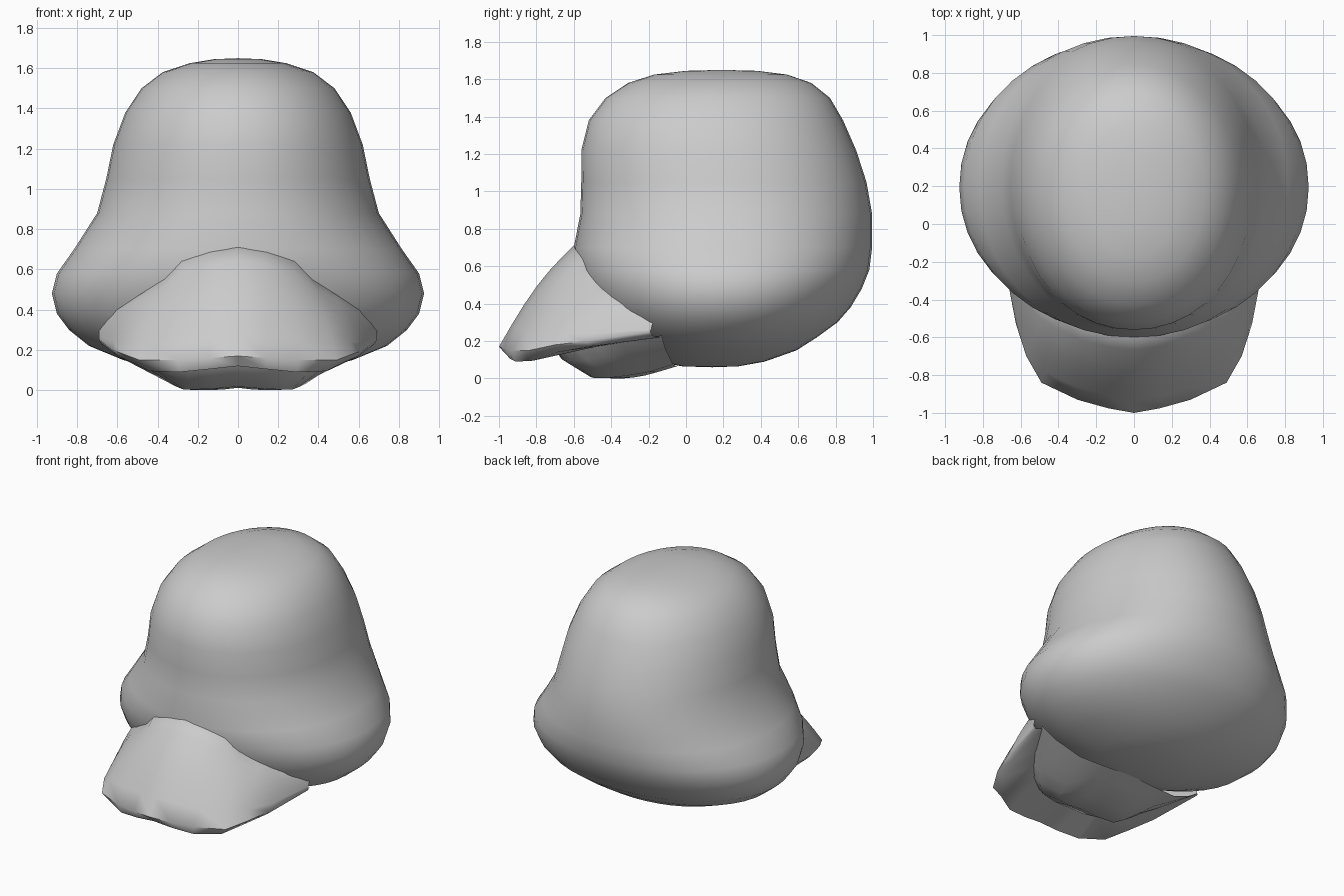
import bpy, math
from mathutils import Vector

if "Cube" in bpy.data.objects:
    bpy.data.objects.remove(bpy.data.objects["Cube"])


def make_object(name, verts, faces):
    mesh = bpy.data.meshes.new(name)
    mesh.from_pydata([tuple(v) for v in verts], [], faces)
    mesh.update()
    obj = bpy.data.objects.new(name, mesh)
    bpy.context.collection.objects.link(obj)
    bpy.context.view_layer.objects.active = obj
    obj.select_set(True)
    bpy.ops.object.mode_set(mode='EDIT')
    bpy.ops.mesh.select_all(action='SELECT')
    bpy.ops.mesh.remove_doubles(threshold=0.0005)
    bpy.ops.mesh.normals_make_consistent(inside=False)
    bpy.ops.object.mode_set(mode='OBJECT')
    bpy.ops.object.shade_smooth_by_angle(angle=math.radians(60))
    obj.select_set(False)
    return obj


def mirrored(half):
    """Half curve from the centre line out to +x, made into a full curve."""
    half = [Vector(p) for p in half]
    return [Vector((-p.x, p.y, p.z)) for p in half[:0:-1]] + half


def loft(name, rows):
    n = len(rows[0])
    verts = [p for row in rows for p in row]
    faces = [(r * n + i, r * n + i + 1, (r + 1) * n + i + 1, (r + 1) * n + i)
             for r in range(len(rows) - 1) for i in range(n - 1)]
    return make_object(name, verts, faces)


# head: stacked ovals (height, half width, front y, back y)
levels = [(0.065, 0.18, -0.02, 0.28), (0.09, 0.35, -0.15, 0.42),
          (0.15, 0.57, -0.26, 0.59), (0.22, 0.74, -0.36, 0.70),
          (0.30, 0.84, -0.44, 0.81), (0.38, 0.90, -0.50, 0.88),
          (0.48, 0.925, -0.55, 0.94), (0.58, 0.90, -0.585, 0.98),
          (0.70, 0.815, -0.60, 0.995), (0.88, 0.70, -0.565, 0.995),
          (1.05, 0.655, -0.56, 0.965), (1.22, 0.62, -0.56, 0.91),
          (1.38, 0.56, -0.52, 0.84), (1.50, 0.48, -0.43, 0.77),
          (1.58, 0.375, -0.31, 0.67), (1.625, 0.24, -0.17, 0.54),
          (1.645, 0.12, 0.0, 0.38)]
SEG = 40
verts, faces = [], []
for z, w, front, back in levels:
    for i in range(SEG):
        a = math.tau * i / SEG
        c, s = math.cos(a), math.sin(a)
        e = 2 / 2.08
        verts.append((w * math.copysign(abs(c) ** e, c),
                      (front + back) / 2 + (back - front) / 2 * math.copysign(abs(s) ** e, s), z))
for r in range(len(levels) - 1):
    for i in range(SEG):
        j = (i + 1) % SEG
        faces.append((r * SEG + i, r * SEG + j, (r + 1) * SEG + j, (r + 1) * SEG + i))
verts += [(0, 0.14, 0.06), (0, 0.19, 1.65)]
top = (len(levels) - 1) * SEG
for i in range(SEG):
    j = (i + 1) % SEG
    faces.append((len(verts) - 2, j, i))
    faces.append((len(verts) - 1, top + i, top + j))
make_object("head", verts, faces)

# upper beak: from the face out to the lip, then back underneath
root = mirrored([(0, -.60, .71), (.14, -.585, .69), (.28, -.55, .645), (.37, -.51, .55),
                 (.48, -.46, .48), (.60, -.35, .40), (.69, -.17, .32)])
lip = mirrored([(0, -1.0, .17), (.14, -.975, .16), (.30, -.93, .15), (.49, -.84, .15),
                (.57, -.70, .18), (.625, -.53, .20), (.69, -.19, .25)])
edge = mirrored([(0, -.95, .12), (.14, -.94, .105), (.29, -.91, .09), (.44, -.82, .095),
                 (.53, -.69, .14), (.60, -.52, .17), (.68, -.18, .23)])
under = mirrored([(0, -.70, .17), (.12, -.69, .16), (.24, -.66, .15), (.35, -.58, .16),
                  (.44, -.48, .17), (.53, -.36, .19), (.66, -.14, .22)])
rows = [[p + Vector((0, 0.06, 0)) for p in root]]
for k in range(7):
    t = k / 6
    rows.append([a.lerp(b, t) + Vector((0, 0, 0.05 * math.sin(math.pi * t) * (1 - (a.x / 0.7) ** 2)))
                 for a, b in zip(root, lip)])
rows += [edge, under]
loft("upper_beak", rows)

# lower beak: shallow bowl below the upper one
rim = mirrored([(0, -.71, .18), (.12, -.70, .17), (.25, -.67, .16), (.36, -.59, .17),
                (.45, -.49, .18), (.54, -.37, .20), (.67, -.13, .23)])
belly = mirrored([(0, -.67, .11), (.12, -.66, .10), (.25, -.62, .095), (.36, -.53, .10),
                  (.43, -.43, .115), (.50, -.32, .14), (.58, -.11, .16)])
floor = mirrored([(0, -.51, .018), (.12, -.51, .008), (.24, -.49, .003), (.27, -.42, .003),
                  (.30, -.32, .015), (.34, -.20, .035), (.40, -.07, .075)])
inner = mirrored([(0, -.35, .012), (.07, -.35, .004), (.14, -.34, .0), (.17, -.28, .006),
                  (.19, -.22, .016), (.21, -.15, .035), (.22, -.05, .065)])
middle = mirrored([(0, y, z) for y, z in [(-.30, .012), (-.27, .014), (-.24, .018), (-.2, .024),
                                         (-.16, .032), (-.12, .045), (-.04, .07)]])
loft("lower_beak", [rim, belly, floor, inner, middle])
